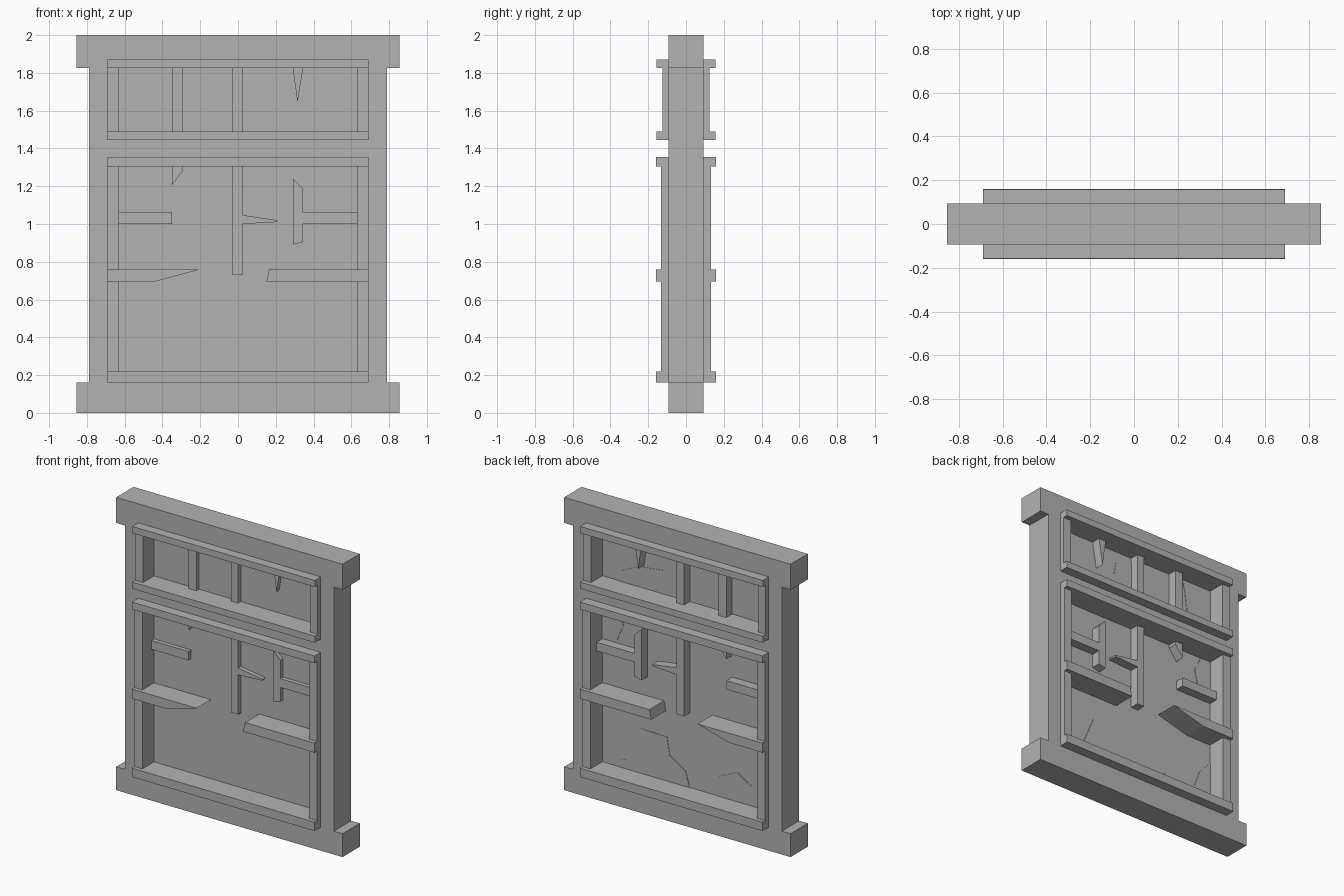
import bpy
import bmesh

cube = bpy.data.objects.get("Cube")
if cube:
    bpy.data.objects.remove(cube, do_unlink=True)

# One plain grey for the whole piece
GREY = (0.45, 0.45, 0.45, 1.0)
grey = bpy.data.materials.new("plain_grey")
grey.use_nodes = True
grey.diffuse_color = GREY
grey.node_tree.nodes["Principled BSDF"].inputs["Base Color"].default_value = GREY


def prism(name, outline, y0, y1):
    """Extrude an (x, z) outline from y0 to y1."""
    bm = bmesh.new()
    face = bm.faces.new([bm.verts.new((x, y0, z)) for x, z in outline])
    out = bmesh.ops.extrude_face_region(bm, geom=[face])
    moved = [g for g in out["geom"] if isinstance(g, bmesh.types.BMVert)]
    bmesh.ops.translate(bm, verts=moved, vec=(0, y1 - y0, 0))
    bmesh.ops.recalc_face_normals(bm, faces=bm.faces)
    mesh = bpy.data.meshes.new(name)
    bm.to_mesh(mesh)
    bm.free()
    mesh.materials.append(grey)
    obj = bpy.data.objects.new(name, mesh)
    bpy.context.collection.objects.link(obj)
    return obj


def rect(x0, x1, z0, z1):
    return [(x0, z0), (x1, z0), (x1, z1), (x0, z1)]


OUT, IN = 0.69, 0.63          # outer and inner edge of the window frames
UPPER = (1.445, 1.87)         # window heights
LOWER = (0.16, 1.355)

# Wall: stepped outline with two window openings, as a filled curve
half = [(0.855, 0), (0.855, 0.16), (0.79, 0.16),
        (0.79, 1.825), (0.855, 1.825), (0.855, 2)]
outline = half + [(-x, z) for x, z in reversed(half)]
curve = bpy.data.curves.new("wall", "CURVE")
curve.dimensions = "2D"
curve.fill_mode = "BOTH"
curve.extrude = 0.093
inset = 0.02
holes = [rect(inset - OUT, OUT - inset, z0 + inset, z1 - inset) for z0, z1 in (UPPER, LOWER)]
for loop in [outline] + holes:
    spline = curve.splines.new("POLY")
    spline.points.add(len(loop) - 1)
    for point, (x, z) in zip(spline.points, loop):
        point.co = (x, z, 0, 1)
    spline.use_cyclic_u = True
wall_curve = bpy.data.objects.new("wall_curve", curve)
bpy.context.collection.objects.link(wall_curve)
bpy.context.view_layer.update()
wall_mesh = bpy.data.meshes.new_from_object(
    wall_curve.evaluated_get(bpy.context.evaluated_depsgraph_get()))
bpy.data.objects.remove(wall_curve, do_unlink=True)
bm = bmesh.new()
bm.from_mesh(wall_mesh)
for v in bm.verts:            # stand the flat shape upright
    v.co = (v.co.x, -v.co.z, v.co.y)
bmesh.ops.remove_doubles(bm, verts=bm.verts, dist=0.0001)
bmesh.ops.recalc_face_normals(bm, faces=bm.faces)
for f in bm.faces:
    f.smooth = False
bm.to_mesh(wall_mesh)
bm.free()
wall_mesh.materials.clear()
wall_mesh.materials.append(grey)
bpy.context.collection.objects.link(bpy.data.objects.new("wall", wall_mesh))

# Window frames: deep rails, shallower posts, thin pane
for name, (z0, z1), low, high, rail, post in (
        ("upper", UPPER, 0.045, 0.045, 0.157, 0.125),
        ("lower", LOWER, 0.06, 0.05, 0.16, 0.132)):
    prism(name + "_bottom_rail", rect(-OUT, OUT, z0, z0 + low), -rail, rail)
    prism(name + "_top_rail", rect(-OUT, OUT, z1 - high, z1), -rail, rail)
    for side, s in (("left", 1), ("right", -1)):
        prism(f"{name}_{side}_post", rect(s * IN, s * OUT, z0 + low, z1 - high), -post, post)
    prism(name + "_pane", rect(-IN, IN, z0 + low, z1 - high), -0.006, 0.002)

# Broken middle rail of the lower window
prism("broken_rail_right", [(-OUT, 0.695), (-0.44, 0.695), (-0.29, 0.735),
                            (-0.2, 0.76), (-OUT, 0.76)], -0.16, 0.16)
prism("broken_rail_left", [(0.15, 0.695), (OUT, 0.695), (OUT, 0.76), (0.165, 0.76)], -0.16, 0.16)

# Glazing bars, whole and broken
bars = {
    "upper_bar_right": rect(-0.35, -0.29, 1.49, 1.825),
    "upper_bar_middle": rect(-0.03, 0.025, 1.49, 1.825),
    "upper_bar_splinter": [(0.29, 1.825), (0.315, 1.645), (0.345, 1.825)],
    "lower_bar_stub": [(-0.35, 1.305), (-0.35, 1.205), (-0.29, 1.285), (-0.29, 1.305)],
    "lower_cross_bar_right": rect(-IN, -0.35, 1.0, 1.06),
    "lower_bar_middle": rect(-0.03, 0.025, 0.73, 1.305),
    "lower_bar_splinter": [(0.025, 1.0), (0.205, 1.01), (0.21, 1.02), (0.025, 1.047)],
    "lower_bar_left": [(0.29, 0.89), (0.345, 0.905), (0.345, 1.185), (0.29, 1.24)],
    "lower_cross_bar_left": rect(0.345, IN, 1.0, 1.06),
}
for name, shape in bars.items():
    prism(name, shape, -0.035, 0.065)

# Jagged glass shards lying on the back of the panes
shards = {
    "shard_sill_left": [(0.49, 0.22), (0.49, 0.27), (0.44, 0.29), (0.34, 0.525), (0.14, 0.52),
                        (0.12, 0.4), (0, 0.325), (-0.03, 0.22)],
    "shard_sill_right": [(-0.24, 0.22), (-0.25, 0.355), (-0.39, 0.42), (-0.5, 0.353),
                         (-0.54, 0.465), (-IN, 0.56), (-IN, 0.22)],
    "shard_corner_left": [(IN, 1.06), (0.52, 1.08), (0.47, 1.19), (0.5, 1.305), (IN, 1.305)],
    "shard_corner_right": [(-IN, 1.06), (-0.53, 1.08), (-0.5, 1.2), (-0.55, 1.305), (-IN, 1.305)],
    "shard_upper_left": [(0.52, 1.49), (0.49, 1.566), (0.34, 1.63), (0.17, 1.65),
                         (0.155, 1.74), (0.025, 1.8), (0.025, 1.49)],
    "shard_upper_right": [(-0.4, 1.825), (-0.42, 1.736), (-0.453, 1.49), (-IN, 1.49), (-IN, 1.825)],
}
for name, shape in shards.items():
    prism(name, shape, 0.001, 0.005)
